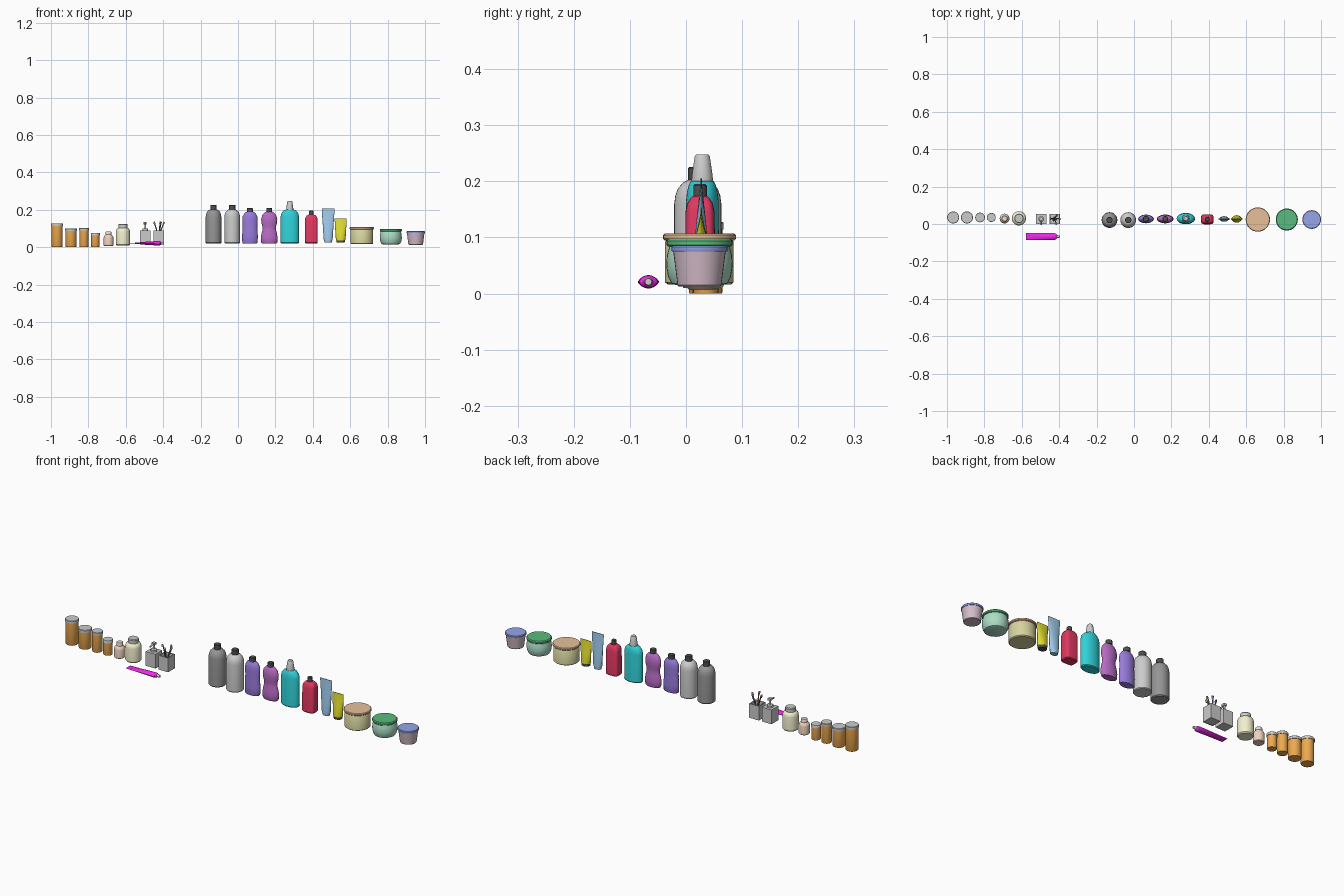
import bpy, bmesh
from math import sin, cos, pi, radians
from mathutils import Vector, Matrix


def paint(ob, color):
    if color:
        m = bpy.data.materials.new(ob.name)
        m.diffuse_color = (*color, 1)
        ob.data.materials.append(m)


def finish(name, bm, color, matrix):
    bmesh.ops.recalc_face_normals(bm, faces=bm.faces)
    bm.transform(matrix)
    me = bpy.data.meshes.new(name)
    bm.to_mesh(me)
    bm.free()
    for p in me.polygons:
        p.use_smooth = True
    me.set_sharp_from_angle(angle=radians(35))
    ob = bpy.data.objects.new(name, me)
    bpy.context.collection.objects.link(ob)
    paint(ob, color)
    return ob


def loft(name, rings, color=None, at=(0, 0, 0), n=2.0, seg=32, matrix=None):
    """Stack superellipse rings (z, rx, ry) and cap both ends."""
    bm = bmesh.new()
    loops = []
    for z, rx, ry in rings:
        loop = []
        for i in range(seg):
            a = 2 * pi * i / seg
            c, s = cos(a), sin(a)
            x = rx * abs(c) ** (2 / n) * (1 if c > 0 else -1)
            y = ry * abs(s) ** (2 / n) * (1 if s > 0 else -1)
            loop.append(bm.verts.new((x, y, z)))
        loops.append(loop)
    for a, b in zip(loops, loops[1:]):
        for i in range(seg):
            j = (i + 1) % seg
            bm.faces.new((a[i], a[j], b[j], b[i]))
    bm.faces.new(loops[0][::-1])
    bm.faces.new(loops[-1])
    return finish(name, bm, color, matrix or Matrix.Translation(at))


def lathe(name, profile, color=None, at=(0, 0, 0), flat=1.0, n=2.0):
    return loft(name, [(z, r, r * flat) for r, z in profile], color, at, n)


def box(name, size, at, color=None):
    bm = bmesh.new()
    bmesh.ops.create_cube(bm, size=1)
    bm.transform(Matrix.Diagonal((*size, 1)))
    return finish(name, bm, color, Matrix.Translation(at))


def rod(name, p0, p1, r, color=None):
    d = Vector(p1) - Vector(p0)
    m = Matrix.Translation(p0) @ d.to_track_quat('Z', 'Y').to_matrix().to_4x4()
    return loft(name, [(0, r, r), (d.length, r, r)], color, seg=12, matrix=m)


DARK = (0.08, 0.08, 0.08)
ORANGE = (0.85, 0.40, 0.08)

# Pill bottles: x, radius, height
for i, (x, r, h) in enumerate([(-0.967, .031, .128), (-.893, .031, .1),
                               (-.823, .025, .103), (-.763, .023, .077)]):
    at = (x, .035, 0)
    lathe(f"pill_bottle_{i}", [(r * .93, 0), (r * .96, .002), (r * .96, h - .012)], ORANGE, at)
    lathe(f"pill_bottle_cap_{i}", [(r * 1.04, h - .014), (r * 1.04, h - .002), (r * .98, h)], None, at)

# Small jars with rounded shoulders
lathe("small_jar", [(.023, .006), (.026, .009), (.026, .05), (.024, .058), (.017, .066), (.015, .068)],
      (.85, .65, .52), (-.692, .029, 0))
lathe("small_jar_cap", [(.016, .067), (.016, .08), (.014, .083)], (.8, .72, .66), (-.692, .029, 0))
lathe("cream_jar", [(.034, .01), (.038, .015), (.038, .082), (.036, .092), (.031, .1), (.024, .104)],
      (.9, .87, .62), (-.615, .03, 0))
lathe("cream_jar_cap", [(.025, .103), (.025, .12), (.022, .124)], None, (-.615, .03, 0))

# Soap dispenser
S = (-.496, .027)
box("soap_dispenser", (.055, .055, .073), (*S, .053))
lathe("pump_collar", [(.015, .089), (.015, .099), (.012, .101)], None, (*S, 0))
rod("pump_stem", (*S, .1), (*S, .126), .005)
box("pump_head", (.016, .016, .011), (*S, .128))
rod("pump_spout", (*S, .129), (S[0], S[1] - .032, .122), .004)

# Toothbrush holder: open cup
H = (-.424, .027)
box("holder_floor", (.055, .055, .006), (*H, .02))
for s in (-1, 1):
    box("holder_side", (.004, .055, .073), (H[0] + s * .0255, H[1], .053))
    box("holder_wall", (.055, .004, .073), (H[0], H[1] + s * .0255, .053))

# Toothbrushes leaning in the cup
for i, (dx, dy, col) in enumerate([(-.024, .004, DARK), (.012, .024, (.15, .2, .7)),
                                   (.028, .004, (.1, .5, .15)), (.008, -.024, (.65, .15, .1))]):
    low = Vector((H[0] - dx * .4, H[1] - dy * .4, .026))
    top = Vector((H[0] + dx, H[1] + dy, .132))
    rod(f"toothbrush_{i}", low, top, .003, col)
    d = (top - low).normalized()
    rod(f"brush_bristles_{i}", top - d * .009 + Vector((0, -.004, 0)), top + d * .004 + Vector((0, -.004, 0)), .0045)

# Toothpaste tube lying along x
lay = Matrix.Translation((-.577, -.067, .021)) @ Matrix.Rotation(pi / 2, 4, 'Y')
MAGENTA = (.9, .02, .85)
loft("toothpaste_tube", [(0, .001, .019), (.012, .0012, .019), (.08, .008, .019), (.15, .012, .018),
                         (.16, .011, .016), (.166, .007, .008)], MAGENTA, n=1.7, matrix=lay)
loft("toothpaste_cap", [(.164, .0075, .0075), (.181, .006, .006)], None, matrix=lay, seg=16)

# Two tall round bottles
for x, c, name in [(-.131, (.3, .3, .3), "dark"), (-.031, None, "light")]:
    at = (x, .021, 0)
    lathe(f"{name}_round_bottle", [(.039, .02), (.042, .024), (.042, .16), (.040, .175), (.035, .188),
                                   (.026, .198), (.018, .202)], c, at)
    lathe(f"{name}_round_bottle_cap", [(.017, .2), (.017, .224), (.015, .226)], DARK, at)

# Violet bottle, slightly waisted
at = (.064, .027, 0)
lathe("violet_bottle", [(.038, .02), (.041, .024), (.042, .06), (.04, .095), (.039, .115), (.041, .145),
                        (.039, .165), (.031, .18), (.019, .19)], (.32, .2, .72), at, .55, 1.9)
lathe("violet_bottle_cap", [(.016, .188), (.016, .207), (.014, .209)], DARK, at)

# Purple hourglass bottle
at = (.167, .027, 0)
lathe("purple_bottle", [(.038, .02), (.043, .026), (.045, .05), (.041, .075), (.035, .095), (.036, .11),
                        (.042, .13), (.043, .15), (.038, .17), (.028, .183), (.017, .19)],
      (.48, .15, .55), at, .52, 1.9)
lathe("purple_bottle_cap", [(.015, .188), (.015, .207), (.013, .209)], DARK, at)

# Cyan bottle with tapered cap
at = (.277, .029, 0)
loft("cyan_bottle", [(.02, .046, .027), (.024, .049, .03), (.165, .049, .029), (.182, .045, .027),
                     (.194, .034, .024), (.201, .022, .02)], (.03, .65, .7), at)
lathe("cyan_bottle_cap", [(.019, .2), (.0185, .21), (.0135, .244), (.011, .248)], None, at)

# Red squarish bottle
at = (.392, .025, 0)
loft("red_bottle", [(.02, .031, .024), (.024, .034, .027), (.145, .034, .026), (.16, .031, .023),
                    (.17, .023, .017), (.174, .014, .013)], (.75, .04, .12), at, 4)
lathe("red_bottle_cap", [(.012, .172), (.012, .193), (.01, .195)], DARK, at)

# Squeeze tubes standing on their caps
for name, x, w0, w1, d, top, c in [("blue", .482, .022, .034, .015, .206, (.35, .6, .85)),
                                   ("yellow", .549, .024, .032, .02, .153, (.75, .72, .03))]:
    at = (x, .027, 0)
    loft(f"{name}_tube", [(.037, w0, d), (.042, w0 + .002, d), (top * .6, (w0 + w1) / 2 + .001, d * .6),
                          (top - .012, w1, .0015), (top, w1, .001)], c, at, 1.9)
    loft(f"{name}_tube_cap", [(.024, w0 - .003, d - .001), (.038, w0, d)],
         c if name == "blue" else DARK, at, 1.9)

# Wide jars with lids
at = (.662, .024, 0)
lathe("wide_jar", [(.056, .016), (.061, .02), (.061, .092), (.058, .097)], (.68, .66, .35), at)
lathe("wide_jar_lid", [(.062, .095), (.065, .098), (.065, .104), (.062, .107)], (.8, .53, .32), at)

at = (.817, .024, 0)
lathe("mint_jar", [(.042, .015), (.05, .018), (.056, .03), (.059, .048), (.058, .068), (.053, .086)],
      (.42, .72, .57), at)
lathe("mint_jar_lid", [(.056, .084), (.059, .087), (.059, .094), (.055, .098)], (.1, .5, .2), at)

at = (.95, .024, 0)
lathe("pink_tub", [(.037, .013), (.039, .015), (.047, .077)], (.66, .5, .58), at)
lathe("pink_tub_lid", [(.049, .075), (.05, .077), (.05, .083), (.047, .086)], (.3, .38, .82), at)
